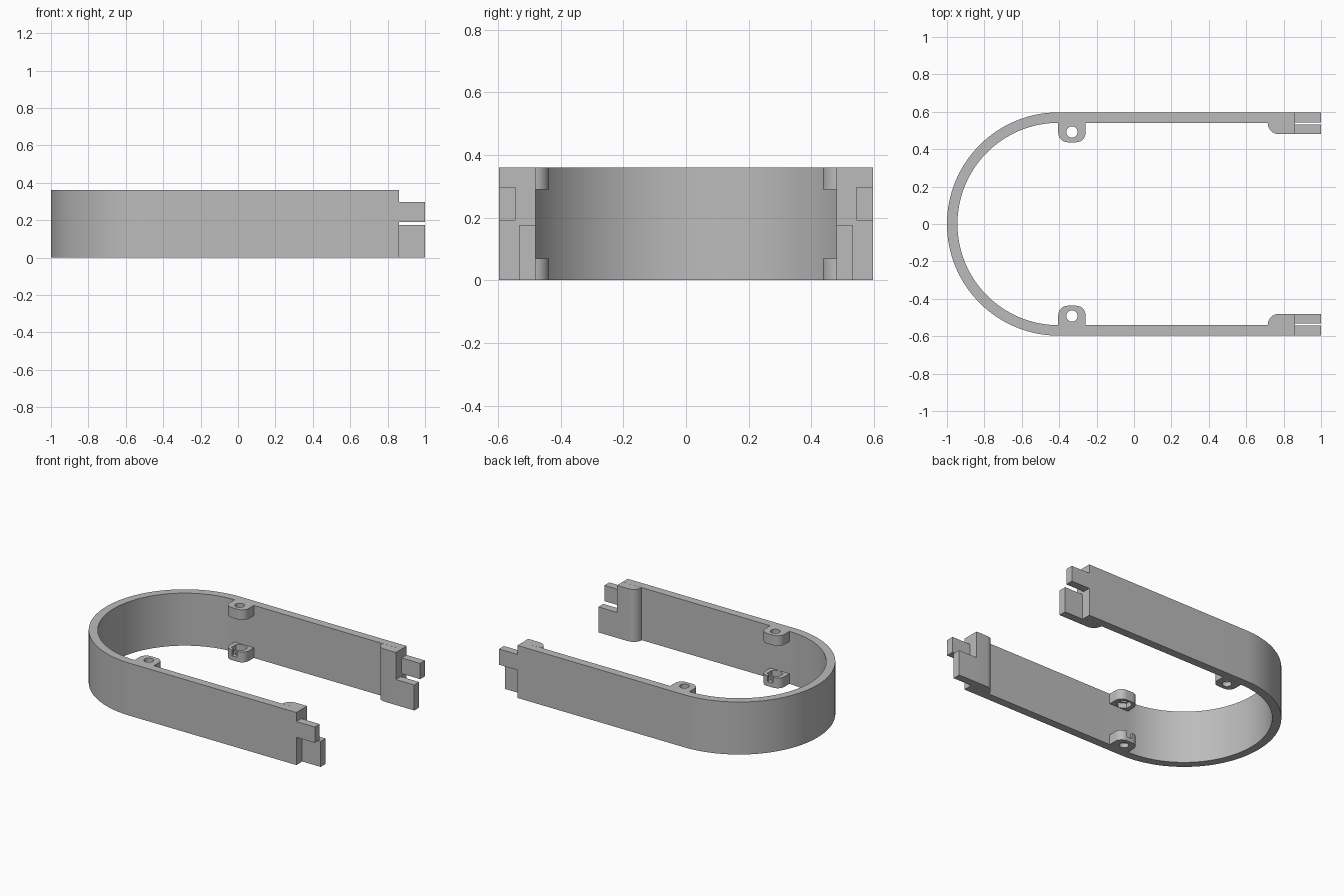
import bpy, bmesh
from math import cos, sin, pi, radians

if "Cube" in bpy.data.objects:
    bpy.data.objects.remove(bpy.data.objects["Cube"], do_unlink=True)

grey = bpy.data.materials.new("plain grey")
grey.use_nodes = True
COLOUR = (0.5, 0.5, 0.5, 1)
grey.diffuse_color = COLOUR
grey.node_tree.nodes["Principled BSDF"].inputs["Base Color"].default_value = COLOUR

OUT, INN = 0.597, 0.541      # outer and inner half widths of the wall
HEIGHT, ARC_X, SHOULDER = 0.36, -0.403, 0.86


def arc(cx, cy, r, start, end, n):
    angles = [radians(start + (end - start) * i / n) for i in range(n + 1)]
    return [(cx + r * cos(a), cy + r * sin(a)) for a in angles]


def prism(name, outline, z0, z1, side=1):
    """Extrude an outline from z0 to z1; side -1 mirrors it across y."""
    bm = bmesh.new()
    low = [bm.verts.new((x, y * side, z0)) for x, y in outline]
    high = [bm.verts.new((x, y * side, z1)) for x, y in outline]
    bm.faces.new(low)
    bm.faces.new(high)
    n = len(low)
    for i in range(n):
        j = (i + 1) % n
        bm.faces.new((low[i], low[j], high[j], high[i]))
    bmesh.ops.recalc_face_normals(bm, faces=bm.faces)
    mesh = bpy.data.meshes.new(name)
    bm.to_mesh(mesh)
    bm.free()
    mesh.materials.append(grey)
    ob = bpy.data.objects.new(name, mesh)
    bpy.context.collection.objects.link(ob)
    return ob


def box(x0, x1, y0, y1):
    return [(x0, y0), (x1, y0), (x1, y1), (x0, y1)]


def activate(ob):
    bpy.ops.object.select_all(action="DESELECT")
    ob.select_set(True)
    bpy.context.view_layer.objects.active = ob


def cut(ob, cutter):
    activate(ob)
    mod = ob.modifiers.new("cut", "BOOLEAN")
    mod.operation, mod.solver, mod.object = "DIFFERENCE", "EXACT", cutter
    bpy.ops.object.modifier_apply(modifier=mod.name)
    bpy.data.objects.remove(cutter, do_unlink=True)


def smooth(ob):
    activate(ob)
    bpy.ops.object.shade_smooth_by_angle(angle=radians(30))


# U-shaped wall
wall = ([(SHOULDER, OUT)] + arc(ARC_X, 0, OUT, 90, 270, 64) + [(SHOULDER, -OUT)]
        + [(SHOULDER, -INN)] + arc(ARC_X, 0, INN, 270, 90, 64) + [(SHOULDER, INN)])
smooth(prism("curved_wall", wall, 0, HEIGHT))

LUG_X, HOLE_Y, TIP, HALF, R = -0.332, 0.492, 0.437, 0.073, 0.05
lug = ([(LUG_X - HALF, INN + 0.003)]
       + arc(LUG_X - HALF + R, TIP + R, R, 180, 270, 10)
       + arc(LUG_X + HALF - R, TIP + R, R, 270, 360, 10)
       + [(LUG_X + HALF, INN + 0.003)])
block = ([(SHOULDER, INN)] + arc(0.775, 0.54, 0.06, 180, 270, 12) + [(SHOULDER, 0.48)])

for side, label in ((1, "back"), (-1, "front")):
    # Thickened arm end and its two interlocking tabs
    smooth(prism(label + "_end_block", block, 0, HEIGHT, side))
    prism(label + "_upper_tab", box(SHOULDER, 1, 0.544, OUT), 0.19, 0.298, side)
    prism(label + "_lower_tab", box(SHOULDER, 1, 0.48, 0.533), 0, 0.175, side)

    # Screw lugs with a round hole and a hexagonal nut pocket
    for level, z0, p0, p1 in (("lower", 0, 0.03, 0.1), ("upper", 0.29, 0.25, 0.325)):
        ob = prism(f"{label}_{level}_lug", lug, z0, z0 + 0.07, side)
        cut(ob, prism("hole", arc(LUG_X, HOLE_Y, 0.03, 0, 348.75, 31), -0.1, 0.5, side))
        cut(ob, prism("pocket", arc(LUG_X, HOLE_Y, 0.05, 30, 330, 5), p0, p1, side))
        if level == "lower":
            slot = box(LUG_X - 0.02, LUG_X + 0.02, TIP - 0.05, HOLE_Y)
            cut(ob, prism("slot", slot, p0, p1, side))
        smooth(ob)
